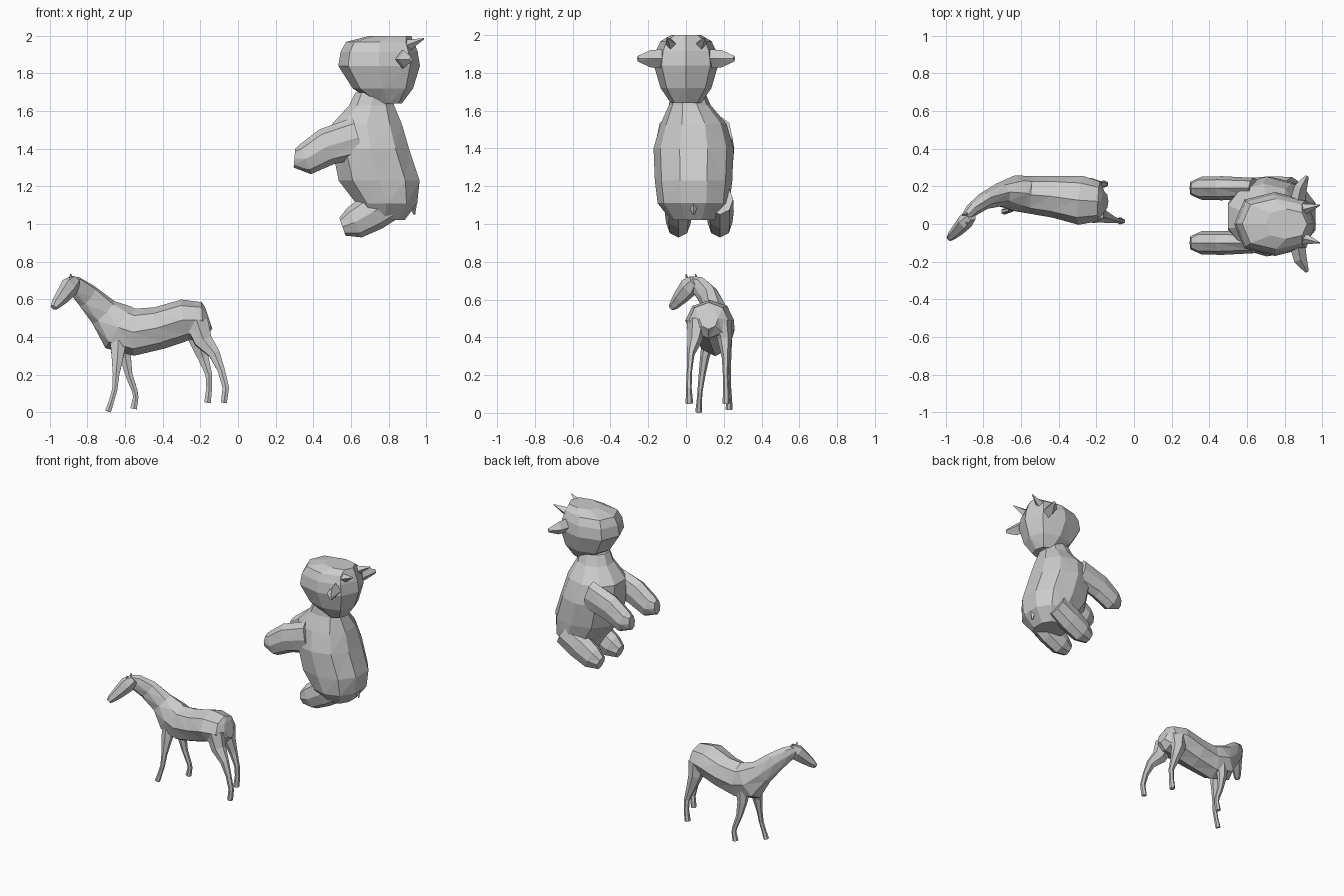
import bpy, bmesh, math
from mathutils import Vector

X, Z = Vector((1, 0, 0)), Vector((0, 0, 1))


def loft(name, rings, sides=8, ref=Z, axis=None, square=1.0):
    """Skin rings (x, y, z, half width, half depth) into a closed faceted tube."""
    bm = bmesh.new()
    pts = [Vector(r[:3]) for r in rings]
    loops = []
    for i, (c, r) in enumerate(zip(pts, rings)):
        t = axis or (pts[min(i + 1, len(pts) - 1)] - pts[max(i - 1, 0)]).normalized()
        side = t.cross(ref).normalized()
        up = side.cross(t)
        loop = []
        for k in range(sides):
            a = math.tau * k / sides
            ca, sa = math.cos(a), math.sin(a)
            ca = math.copysign(abs(ca) ** square, ca)
            sa = math.copysign(abs(sa) ** square, sa)
            p = c + side * ca * r[3] + up * sa * r[4]
            p.z = max(p.z, 0)
            loop.append(bm.verts.new(p))
        loops.append(loop)
    for lo, hi in zip(loops, loops[1:]):
        for k in range(sides):
            n = (k + 1) % sides
            bm.faces.new((lo[k], lo[n], hi[n], hi[k]))
    bm.faces.new(loops[0][::-1])
    bm.faces.new(loops[-1])
    bmesh.ops.triangulate(bm, faces=bm.faces[:])
    bmesh.ops.recalc_face_normals(bm, faces=bm.faces[:])
    me = bpy.data.meshes.new(name)
    bm.to_mesh(me)
    bm.free()
    ob = bpy.data.objects.new(name, me)
    bpy.context.collection.objects.link(ob)
    return ob


# Horse: body and neck in one sweep, neck turning to the front
loft("horse_body", [
    (-.155, .12, .50, .05, .06), (-.185, .12, .49, .105, .095),
    (-.28, .125, .49, .13, .11), (-.42, .145, .447, .112, .113),
    (-.55, .155, .425, .10, .125), (-.635, .163, .45, .095, .13),
    (-.715, .155, .53, .062, .085), (-.80, .12, .615, .045, .07),
    (-.865, .07, .67, .035, .055), (-.895, .035, .69, .025, .035)])
loft("horse_head", [
    (-.865, .045, .70, .03, .035), (-.895, .015, .665, .042, .055),
    (-.935, -.03, .612, .034, .042), (-.968, -.062, .573, .025, .028),
    (-.98, -.077, .556, .017, .018)], sides=6)
for i, y in enumerate((.0, .05)):
    loft(f"horse_ear_{i}", [(-.885, y + .01, .69, .014, .014),
                            (-.89, y, .735, .003, .003)], sides=4, ref=X)

# Horse legs, each in its own step of the walk
loft("horse_hind_leg_right", [
    (-.22, .06, .48, .055, .07), (-.185, .045, .38, .038, .055),
    (-.125, .025, .31, .02, .034), (-.088, .018, .22, .014, .022),
    (-.065, .015, .13, .015, .02), (-.075, .018, .05, .02, .018)], 6, X)
loft("horse_hind_leg_left", [
    (-.23, .19, .48, .055, .07), (-.22, .205, .39, .038, .05),
    (-.185, .21, .29, .02, .033), (-.155, .21, .2, .015, .02),
    (-.153, .213, .13, .016, .018), (-.162, .213, .05, .02, .02)], 6, X)
loft("horse_front_leg_right", [
    (-.635, .125, .40, .04, .055), (-.64, .10, .30, .025, .037),
    (-.648, .085, .2, .018, .02), (-.655, .075, .12, .014, .016),
    (-.672, .07, .06, .014, .016), (-.69, .067, .005, .018, .018)], 6, X)
loft("horse_front_leg_left", [
    (-.60, .205, .40, .04, .055), (-.60, .215, .30, .025, .035),
    (-.58, .22, .2, .018, .022), (-.548, .225, .11, .015, .017),
    (-.543, .228, .08, .016, .016), (-.555, .228, .018, .018, .02)], 6, X)

# Seated toy animal: body
MID = .04
loft("toy_body", [
    (.78, MID, 1.02, .12, .11), (.79, MID, 1.11, .19, .17),
    (.75, MID, 1.23, .205, .225), (.705, MID, 1.40, .212, .213),
    (.685, MID, 1.53, .175, .195), (.71, .02, 1.63, .11, .125),
    (.72, .01, 1.70, .09, .10)], 10, X, Z, .9)
# Head
loft("toy_head", [
    (.80, 0, 1.64, .08, .07), (.77, 0, 1.72, .135, .16),
    (.75, 0, 1.84, .17, .217), (.75, 0, 1.915, .16, .205),
    (.755, 0, 1.968, .135, .18), (.81, 0, 2.0, .08, .11)], 8, X, Z, .8)
# Arms, legs
for side, arm_y, leg_y in (("left", .19, .18), ("right", -.10, -.04)):
    loft(f"toy_arm_{side}", [
        (.64, arm_y, 1.46, .055, .11), (.47, arm_y, 1.41, .064, .10),
        (.36, arm_y, 1.345, .062, .085), (.30, arm_y, 1.35, .035, .05)])
    loft(f"toy_leg_{side}", [
        (.84, leg_y, 1.13, .07, .09), (.72, leg_y, 1.065, .073, .10),
        (.62, leg_y, 1.008, .066, .088), (.555, leg_y, .985, .042, .05)])
# Ears and horns
for side, s in (("left", 1), ("right", -1)):
    loft(f"toy_ear_{side}", [
        (.87, .12 * s, 1.875, .04, .05), (.885, .19 * s, 1.875, .035, .045),
        (.92, .255 * s, 1.875, .01, .015)], 4)
    loft(f"toy_horn_{side}", [
        (.89, .075 * s, 1.945, .035, .035), (.988, .1 * s, 1.985, .003, .003)], 4)
# Tail
loft("toy_tail", [(.925, MID, 1.13, .035, .03), (.937, MID, 1.05, .005, .005)], 4, X)
